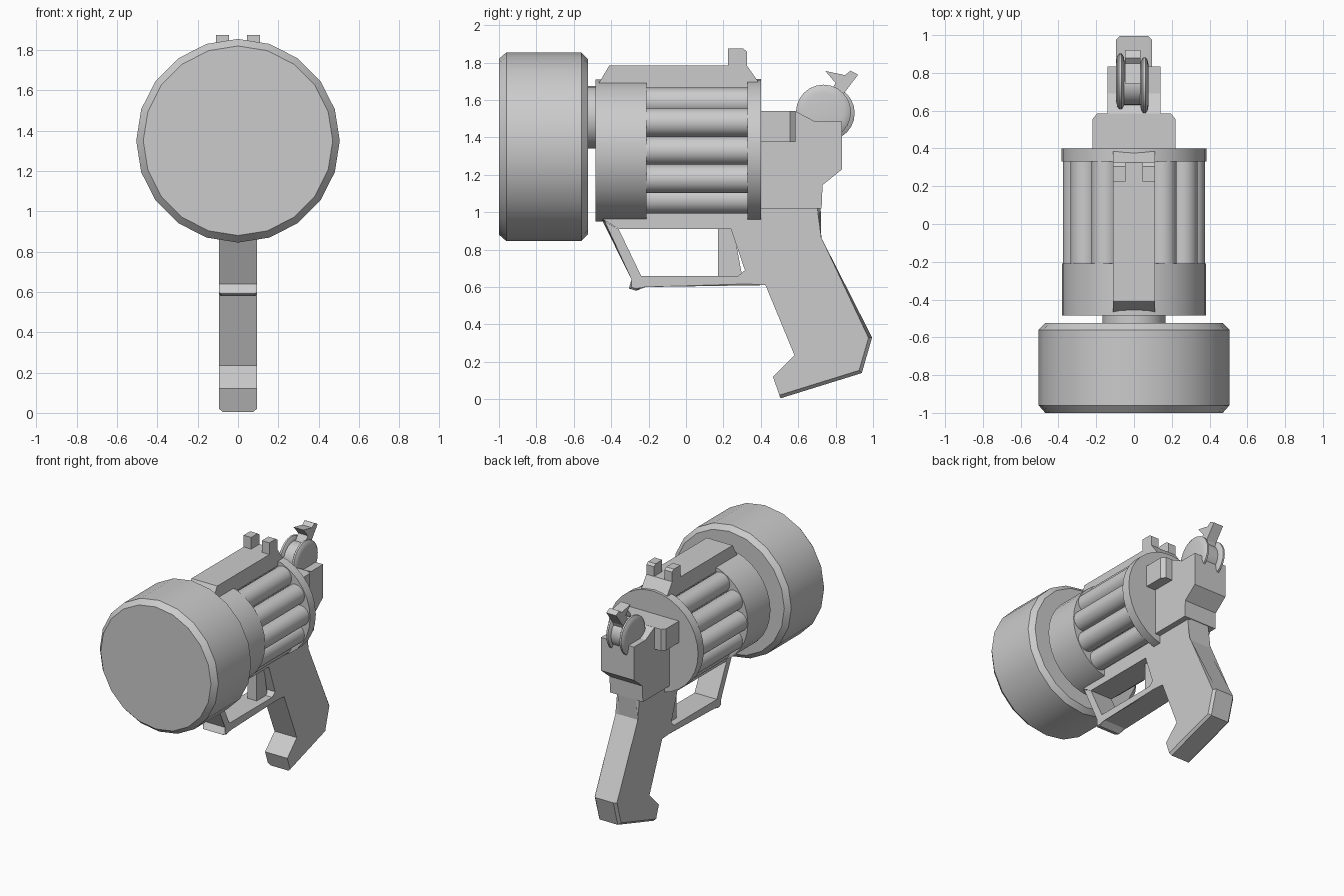
import bpy, bmesh, math

if "Cube" in bpy.data.objects:
    bpy.data.objects.remove(bpy.data.objects["Cube"])

grey = bpy.data.materials.new("plain grey")
grey.diffuse_color = (0.6, 0.6, 0.6, 1)
grey.use_nodes = True
grey.node_tree.nodes["Principled BSDF"].inputs["Base Color"].default_value = grey.diffuse_color


def finish(name, bm, smooth=False):
    bmesh.ops.recalc_face_normals(bm, faces=bm.faces)
    me = bpy.data.meshes.new(name)
    bm.to_mesh(me)
    bm.free()
    ob = bpy.data.objects.new(name, me)
    bpy.context.collection.objects.link(ob)
    me.materials.append(grey)
    if smooth:
        bpy.ops.object.select_all(action='DESELECT')
        bpy.context.view_layer.objects.active = ob
        ob.select_set(True)
        bpy.ops.object.shade_smooth_by_angle(angle=math.radians(32))
    return ob


def slab(name, outline, x0, x1, chamfer_edges=(), chamfer=0.015):
    """Side outline (y, z) extruded from x0 to x1; chosen rim edges chamfered."""
    bm = bmesh.new()
    n = len(outline)
    a = [bm.verts.new((x0, y, z)) for y, z in outline]
    b = [bm.verts.new((x1, y, z)) for y, z in outline]
    bm.faces.new(a)
    bm.faces.new(b[::-1])
    for i in range(n):
        j = (i + 1) % n
        bm.faces.new((a[i], b[i], b[j], a[j]))
    if chamfer_edges:
        rim = [bm.edges.get((s[i], s[(i + 1) % n])) for s in (a, b) for i in chamfer_edges]
        bmesh.ops.bevel(bm, geom=rim, offset=chamfer, segments=1, affect='EDGES')
    return finish(name, bm)


def lathe(name, profile, z, sides, x=0):
    """(y, radius) profile spun about an axis running front to back."""
    bm = bmesh.new()
    rings = []
    for y, r in profile:
        rings.append([bm.verts.new((x + r * math.cos(2 * math.pi * k / sides), y,
                                    z + r * math.sin(2 * math.pi * k / sides)))
                      for k in range(sides)])
    for p, q in zip(rings, rings[1:]):
        for k in range(sides):
            m = (k + 1) % sides
            bm.faces.new((p[k], p[m], q[m], q[k]))
    bm.faces.new(rings[0])
    bm.faces.new(rings[-1])
    return finish(name, bm, True)


def wheel(name, x, y, z, profile, sides=24):
    """(x offset, radius) profile spun about a sideways axis."""
    ob = lathe(name, profile, 0, sides)
    for v in ob.data.vertices:
        px, py, pz = v.co
        v.co = (x + py, y - px, z + pz)
    return ob


# Big drum at the muzzle and its neck
lathe("muzzle_drum", [(-1, 0.47), (-0.96, 0.505), (-0.56, 0.505), (-0.525, 0.47)], 1.35, 20)
lathe("neck", [(-0.55, 0.167), (-0.45, 0.167)], 1.507, 24)

# Revolving cylinder: collar, core, twelve tubes, back plate
lathe("front_collar", [(-0.485, 0.38), (-0.21, 0.38)], 1.33, 32)
lathe("cylinder_core", [(-0.25, 0.28), (0.35, 0.28)], 1.33, 32)
lathe("back_plate", [(0.33, 0.383), (0.4, 0.383)], 1.33, 32)
for i in range(12):
    a = math.radians(30 * i)
    lathe("tube", [(-0.23, 0.076), (0.34, 0.076)], 1.33 + 0.3 * math.sin(a), 16,
          0.3 * math.cos(a))

# Top rail with split rear sight
slab("top_rail", [(-0.485, 1.66), (-0.46, 1.70), (-0.41, 1.785), (0.325, 1.785),
                  (0.385, 1.70), (0.385, 1.66)], -0.11, 0.11)
for s in (-1, 1):
    slab("sight_post", [(0.225, 1.77), (0.225, 1.875), (0.305, 1.875), (0.325, 1.86),
                        (0.325, 1.77)], *sorted((s * 0.045, s * 0.11)))

# Rear frame
slab("rear_frame", [(0.38, 1.02), (0.38, 1.54), (0.585, 1.54), (0.69, 1.485), (0.835, 1.485),
                    (0.835, 1.23), (0.73, 1.145), (0.725, 1.02)], -0.14, 0.14)

# Side lugs with chamfered back corners
bm = bmesh.new()
plan = [(-0.22, 0.39), (0.22, 0.39), (0.22, 0.555), (0.195, 0.585), (-0.195, 0.585), (-0.22, 0.555)]
low = bm.faces.new([bm.verts.new((x, y, 1.375)) for x, y in plan])
ext = bmesh.ops.extrude_face_region(bm, geom=[low], use_keep_orig=True)
for v in ext["geom"]:
    if isinstance(v, bmesh.types.BMVert):
        v.co.z = 1.541
finish("side_lugs", bm)

# Grip and under-frame
slab("grip", [(-0.45, 0.965), (-0.36, 0.91), (0.24, 0.91), (0.315, 0.69), (0.28, 0.66),
              (0.28, 0.62), (0.425, 0.61), (0.58, 0.235), (0.465, 0.12), (0.505, 0.005),
              (0.94, 0.14), (0.995, 0.33), (0.705, 0.86), (0.72, 1.025), (-0.2, 1.025)],
     -0.095, 0.095, (9, 10, 11, 12), 0.018)

# Trigger guard strap and trigger
slab("trigger_guard", [(-0.45, 0.96), (-0.36, 0.91), (-0.24, 0.66), (0.3, 0.66), (0.43, 0.62),
                       (0.425, 0.61), (-0.22, 0.61), (-0.265, 0.58), (-0.305, 0.592),
                       (-0.28, 0.64)], -0.095, 0.095, (5, 6, 7, 8, 9), 0.01)
slab("trigger", [(0.17, 0.64), (0.17, 0.93), (0.25, 0.93), (0.3, 0.66)], -0.04, 0.04)

# Firing hammer: two rounded cheeks, hub and thumb spur
cheek = [(-0.022, 0.105), (-0.017, 0.132), (-0.007, 0.147), (0.007, 0.147), (0.017, 0.132), (0.022, 0.105)]
wheel("hammer_cheek_right", 0.055, 0.735, 1.535, cheek)
wheel("hammer_cheek_left", -0.072, 0.755, 1.53, cheek)
wheel("hammer_hub", -0.008, 0.745, 1.53, [(-0.06, 0.115), (0.06, 0.115)])
slab("hammer_spur", [(0.74, 1.60), (0.80, 1.69), (0.745, 1.755), (0.85, 1.733), (0.88, 1.757),
                     (0.92, 1.735), (0.84, 1.63), (0.82, 1.58)], -0.048, 0.035)
